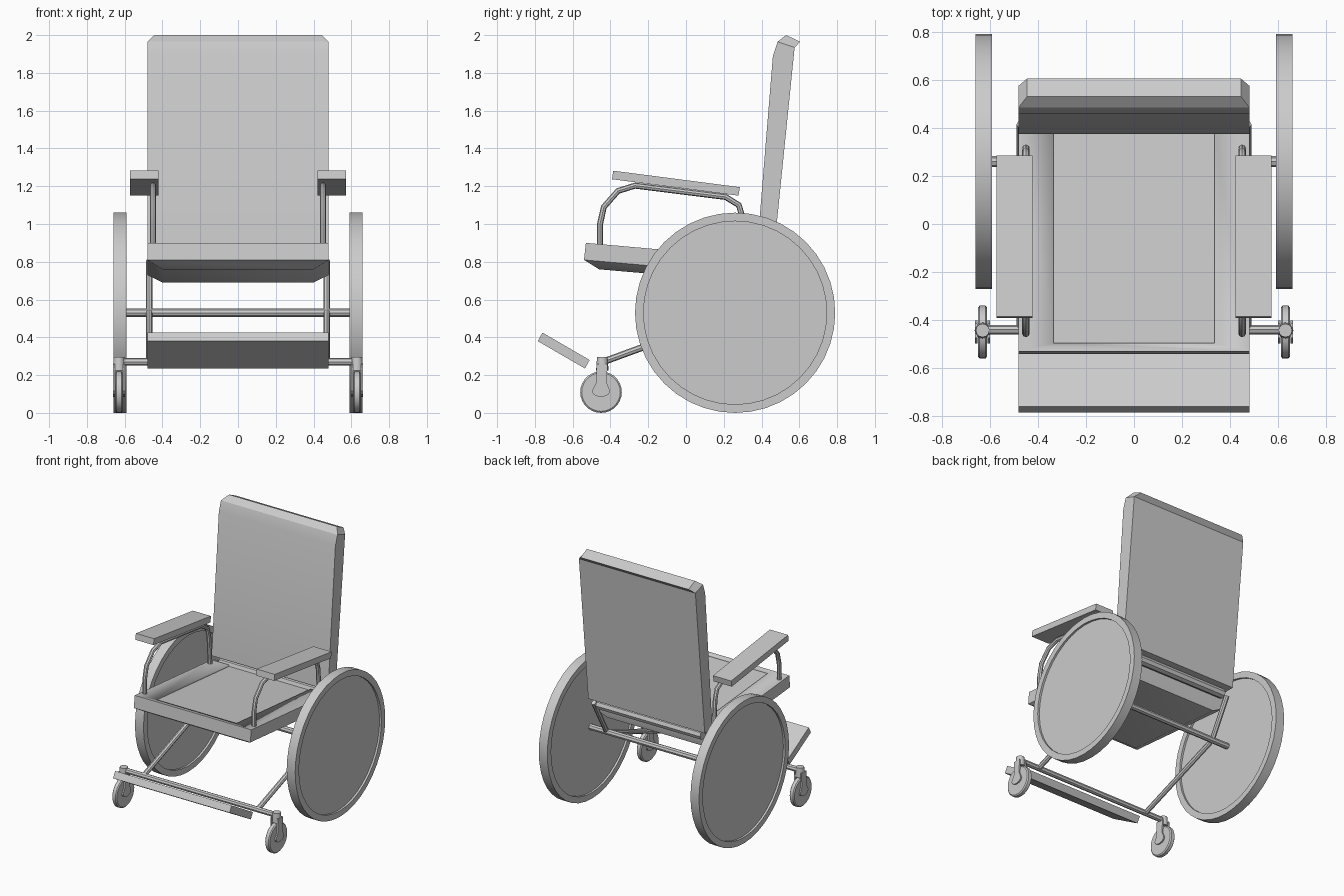
import bpy, bmesh, math
from mathutils import Matrix

if "Cube" in bpy.data.objects:
    bpy.data.objects.remove(bpy.data.objects["Cube"])


def finish(name, bm, angle=30):
    bmesh.ops.recalc_face_normals(bm, faces=bm.faces)
    me = bpy.data.meshes.new(name)
    bm.to_mesh(me)
    bm.free()
    ob = bpy.data.objects.new(name, me)
    bpy.context.collection.objects.link(ob)
    bpy.ops.object.select_all(action='DESELECT')
    ob.select_set(True)
    bpy.context.view_layer.objects.active = ob
    bpy.ops.object.shade_smooth_by_angle(angle=math.radians(angle))
    return ob


def slab(name, pts, sides=None, cx=0.0):
    """Side outline of (y, z, half width) points, spanned across x about cx."""
    bm = bmesh.new()
    a = [bm.verts.new((cx + w, y, z)) for y, z, w in pts]
    b = [bm.verts.new((cx - w, y, z)) for y, z, w in pts]
    n = len(pts)
    for i in range(n):
        j = (i + 1) % n
        bm.faces.new((a[i], a[j], b[j], b[i]))
    for s in sides or [range(n)]:
        bm.faces.new([a[i] for i in s])
        bm.faces.new([b[i] for i in s])
    return finish(name, bm)


def lathe(name, profile, center, segs):
    """Revolve (x offset, radius) points around the x axis."""
    bm = bmesh.new()
    vs = [bm.verts.new((x, 0, r)) for x, r in profile]
    es = [bm.edges.new(p) for p in zip(vs, vs[1:])]
    bmesh.ops.spin(bm, geom=vs + es, cent=(0, 0, 0), axis=(1, 0, 0),
                   angle=math.tau, steps=segs, use_duplicate=False)
    bmesh.ops.remove_doubles(bm, verts=bm.verts, dist=1e-5)
    bmesh.ops.translate(bm, verts=bm.verts, vec=center)
    return finish(name, bm)


def tube(name, path, radius):
    cu = bpy.data.curves.new(name, 'CURVE')
    cu.dimensions = '3D'
    cu.bevel_depth = radius
    cu.bevel_resolution = 2
    cu.use_fill_caps = True
    sp = cu.splines.new('POLY')
    sp.points.add(len(path) - 1)
    for p, co in zip(sp.points, path):
        p.co = (*co, 1)
    ob = bpy.data.objects.new(name, cu)
    bpy.context.collection.objects.link(ob)
    bpy.ops.object.select_all(action='DESELECT')
    ob.select_set(True)
    bpy.context.view_layer.objects.active = ob
    bpy.ops.object.convert(target='MESH')
    bpy.ops.object.shade_smooth_by_angle(angle=math.radians(40))


# Backrest with folded-over top and clipped corners
slab("backrest", [(.375, .85, .48), (.46, 1.89, .48), (.485, 1.965, .48), (.53, 2.0, .445),
                  (.605, 1.965, .445), (.575, 1.935, .48), (.465, .85, .48)],
     [[0, 1, 2, 5, 6], [2, 3, 4, 5]])

# Seat with tapered underside and shallow recessed panel
seat = slab("seat", [(-.53, .90, .48), (.375, .82, .48), (.365, .73, .48), (.355, .69, .40),
                     (-.46, .76, .40), (-.54, .81, .48)],
            [[0, 1, 2, 5], [5, 2, 3, 4]])
cutter = slab("seat_cutter", [(-.495, .95, .335), (.45, .95, .335), (.45, .803, .335), (-.495, .886, .335)])
cutter.hide_render = True
mod = seat.modifiers.new("recess", 'BOOLEAN')
mod.operation = 'DIFFERENCE'
mod.object = cutter
bpy.context.view_layer.objects.active = seat
bpy.ops.object.modifier_apply(modifier="recess")
bpy.data.objects.remove(cutter)

# Footrest
slab("footrest", [(-.76, .425, .48), (-.785, .38, .48), (-.535, .235, .48), (-.51, .28, .48)])

# Cross tubes
tube("wheel_axle", [(-.61, .26, .53), (.61, .26, .53)], .022)
tube("caster_crossbar", [(-.63, -.44, .27), (.63, -.44, .27)], .02)
tube("back_hinge_bar", [(-.43, .415, .805), (.43, .415, .805)], .035)

for s, side in ((-1, "left"), (1, "right")):
    # Drive wheel with recessed disc on both faces
    lathe("drive_wheel_" + side,
          [(-.02, 0), (-.02, .485), (-.035, .485), (-.035, .53),
           (.035, .53), (.035, .485), (.02, .485), (.02, 0)], (s * .625, .26, .53), 40)

    # Frame tube from crossbar past the axle up to the backrest
    tube("frame_tube_" + side, [(s * .47, -.44, .27), (s * .47, .23, .515), (s * .47, .27, .545),
                                (s * .47, .415, .805)], .018)

    # Armrest pad and its bent support tube
    slab("armrest_" + side, [(-.385, 1.282, .075), (-.392, 1.237, .075),
                             (.278, 1.15, .075), (.285, 1.195, .075)], cx=s * .497)
    tube("armrest_tube_" + side,
         [(s * .45, y, z) for y, z in ((-.455, .86), (-.455, 1.0), (-.435, 1.09), (-.36, 1.175),
                                       (-.27, 1.203), (.21, 1.143), (.28, 1.10), (.30, 1.03), (.315, .80))],
         .016)

    # Caster wheel, fork plates, hub and stem
    x = s * .63
    lathe("caster_wheel_" + side, [(-.019, 0), (-.019, .102), (-.012, .11), (.012, .11), (.019, .102), (.019, 0)],
          (x, -.45, .11), 28)
    arc = [(-.45 + .048 * math.cos(t), .115 + .03 * math.sin(t))
           for t in (math.radians(d) for d in range(0, -181, -30))]
    fork = arc + [(-.475, .16), (-.475, .26), (-.415, .26), (-.42, .16)]
    for k in (-1, 1):
        slab(f"caster_fork_{side}_{'inner' if k * s < 0 else 'outer'}",
             [(y, z, .005) for y, z in fork], cx=x + k * .026)
    bm = bmesh.new()
    bmesh.ops.create_cone(bm, cap_ends=True, segments=12, radius1=.033, radius2=.028, depth=.07,
                          matrix=Matrix.Translation((x, -.443, .26)))
    finish("caster_stem_" + side, bm)
